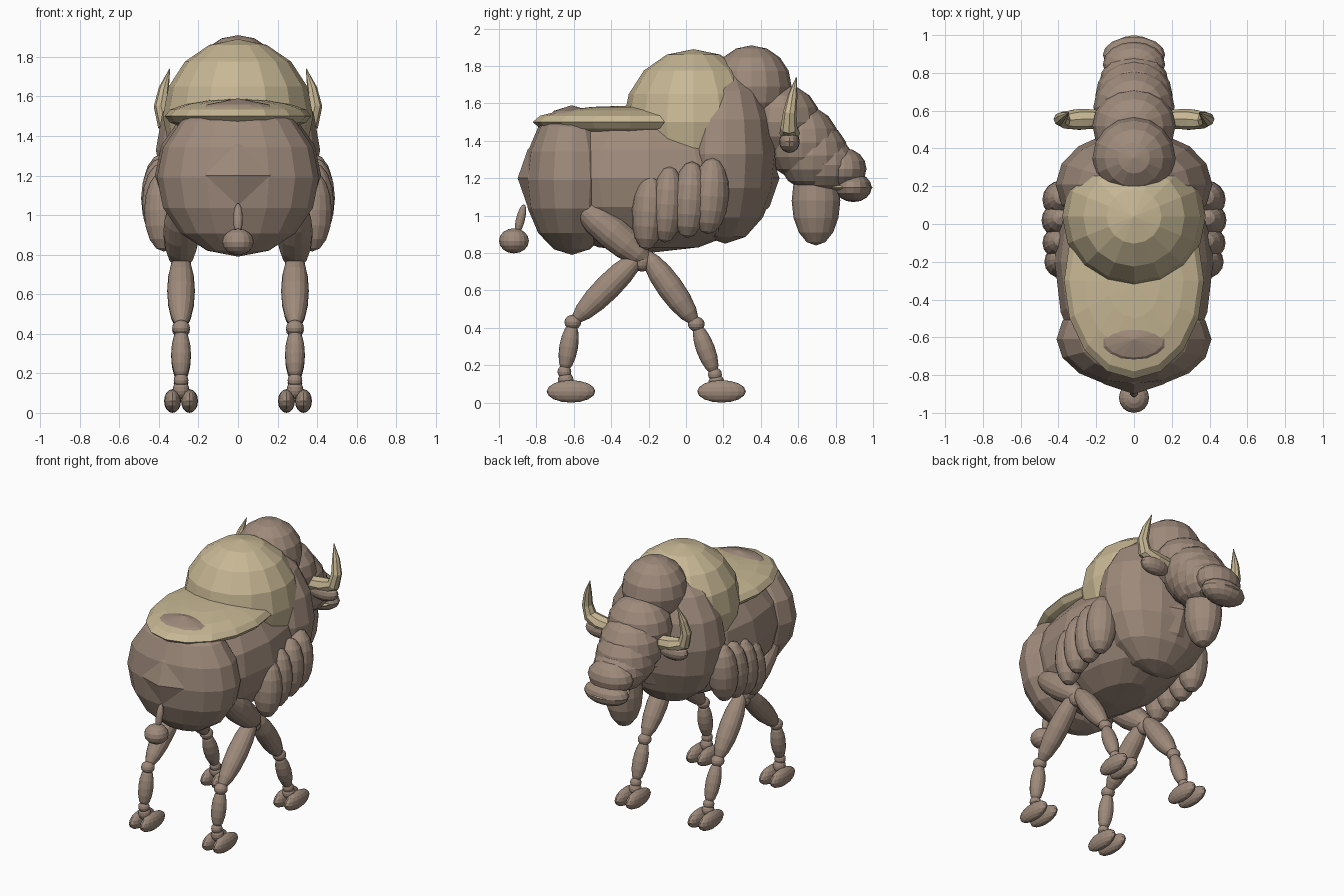
import bpy
import bmesh
import math
from mathutils import Vector, Matrix

if "Cube" in bpy.data.objects:
    bpy.data.objects.remove(bpy.data.objects["Cube"])


def material(name, rgb):
    m = bpy.data.materials.new(name)
    m.diffuse_color = (*rgb, 1)
    m.use_nodes = True
    m.node_tree.nodes["Principled BSDF"].inputs["Base Color"].default_value = m.diffuse_color
    return m


BROWN = material("brown hide", (0.342, 0.254, 0.198))
TAN = material("tan fur and horn", (0.571, 0.474, 0.296))


def finish(name, bm, mat):
    mesh = bpy.data.meshes.new(name)
    bm.to_mesh(mesh)
    bm.free()
    mesh.materials.append(mat)
    ob = bpy.data.objects.new(name, mesh)
    bpy.context.collection.objects.link(ob)
    return ob


def ball(name, centre, radii, mat=BROWN, rot=None):
    """Low-poly ellipsoid, poles along its local z."""
    bm = bmesh.new()
    bmesh.ops.create_uvsphere(bm, u_segments=16, v_segments=8, radius=1)
    mtx = Matrix.Translation(centre) @ (rot or Matrix()) @ Matrix.Diagonal((*radii, 1))
    bmesh.ops.transform(bm, matrix=mtx, verts=bm.verts)
    return finish(name, bm, mat)


def limb(name, a, b, r, mat=BROWN):
    """Ellipsoid stretched between two points."""
    a, b = Vector(a), Vector(b)
    rot = Vector((0, 0, 1)).rotation_difference(b - a).to_matrix().to_4x4()
    return ball(name, (a + b) / 2, (r, r, (b - a).length / 2), mat, rot)


def horn(name, path, radii, mat):
    """Tapered eight-sided tube along a path."""
    bm = bmesh.new()
    pts = [Vector(p) for p in path]
    rings = []
    for i, (p, r) in enumerate(zip(pts, radii)):
        d = (pts[min(i + 1, len(pts) - 1)] - pts[max(i - 1, 0)]).normalized()
        u = Vector((0, 1, 0))
        u = (u - d * u.dot(d)).normalized()
        v = d.cross(u)
        rings.append([bm.verts.new(p + r * (math.cos(t) * u + math.sin(t) * v))
                      for t in (k * math.tau / 8 for k in range(8))])
    for lo, hi in zip(rings, rings[1:]):
        for k in range(8):
            bm.faces.new((lo[k], lo[(k + 1) % 8], hi[(k + 1) % 8], hi[k]))
    bm.faces.new(rings[0])
    bm.faces.new(rings[-1])
    bmesh.ops.recalc_face_normals(bm, faces=bm.faces)
    return finish(name, bm, mat)


# Torso
ball("body", (0, -0.20, 1.20), (0.42, 0.70, 0.40))
ball("rump", (0, -0.61, 1.19), (0.41, 0.255, 0.40))
ball("chest", (0, 0.21, 1.33), (0.415, 0.285, 0.48))
ball("hump", (0, 0.04, 1.50), (0.38, 0.375, 0.39), TAN)
ball("back_fur", (0, -0.30, 1.50), (0.37, 0.52, 0.088), TAN)

# Tail
limb("tail", (0, -0.865, 1.06), (0, -0.905, 0.90), 0.024)
ball("tail_tuft", (0, -0.92, 0.865), (0.08, 0.08, 0.067))

# Head, a chain of overlapping lumps down to the muzzle
ball("crown", (0, 0.35, 1.69), (0.22, 0.215, 0.22))
ball("forehead", (0, 0.52, 1.50), (0.22, 0.20, 0.20))
ball("brow", (0, 0.62, 1.39), (0.215, 0.20, 0.20))
ball("face", (0, 0.68, 1.32), (0.205, 0.19, 0.19))
ball("cheeks", (0, 0.74, 1.27), (0.185, 0.17, 0.15))
ball("nose", (0, 0.845, 1.25), (0.165, 0.12, 0.11))
ball("muzzle", (0, 0.895, 1.15), (0.165, 0.098, 0.078))
ball("lip", (0, 0.87, 1.15), (0.14, 0.13, 0.02), TAN)
ball("beard", (0, 0.695, 1.08), (0.12, 0.13, 0.24))

# Parts found on both sides
for side, s in (("left", -1), ("right", 1)):
    ball(f"ear_{side}", (s * 0.29, 0.553, 1.395), (0.11, 0.055, 0.06))
    horn(f"horn_{side}",
         [(s * x, y, z) for x, y, z in ((0.18, 0.555, 1.43), (0.29, 0.555, 1.44),
                                        (0.37, 0.55, 1.47), (0.39, 0.555, 1.55),
                                        (0.375, 0.57, 1.64), (0.345, 0.59, 1.74))],
         (0.05, 0.055, 0.045, 0.036, 0.026, 0.002), TAN)

    # Shoulder muscles
    tilt = Matrix.Rotation(math.radians(-4), 4, 'X')
    for i, (y, z, x, ry) in enumerate(((-0.20, 1.02, 0.375, 0.09), (-0.10, 1.06, 0.385, 0.09),
                                       (0.02, 1.085, 0.39, 0.095), (0.13, 1.105, 0.385, 0.10))):
        ball(f"shoulder_muscle_{side}_{i + 1}", (s * x, y, z), (0.10, ry, 0.205), BROWN, tilt)

    # Legs share the joint below the belly
    x = s * 0.288
    ball(f"hip_joint_{side}", (x, -0.235, 0.755), (0.05, 0.05, 0.055))
    limb(f"thigh_{side}", (x, -0.60, 1.08), (x, -0.19, 0.74), 0.09)
    for part, knee, ankle, hoof_y in (("hind", (-0.605, 0.43), (-0.65, 0.165), -0.615),
                                      ("front", (0.055, 0.42), (0.155, 0.15), 0.19)):
        limb(f"{part}_upper_leg_{side}", (x, -0.225, 0.81), (x, *knee), 0.07)
        ball(f"{part}_knee_{side}", (x, *knee), (0.045, 0.045, 0.04))
        limb(f"{part}_shin_{side}", (x, *knee), (x, *ankle), 0.05)
        ball(f"{part}_ankle_{side}", (x, *ankle), (0.037, 0.037, 0.037))
        limb(f"{part}_foot_{side}", (x, *ankle), (x, hoof_y - 0.02, 0.07), 0.042)
        for toe, dx in (("inner", -0.043), ("outer", 0.043)):
            ball(f"{part}_{toe}_hoof_{side}", (x + s * dx, hoof_y, 0.06), (0.043, 0.13, 0.06))
